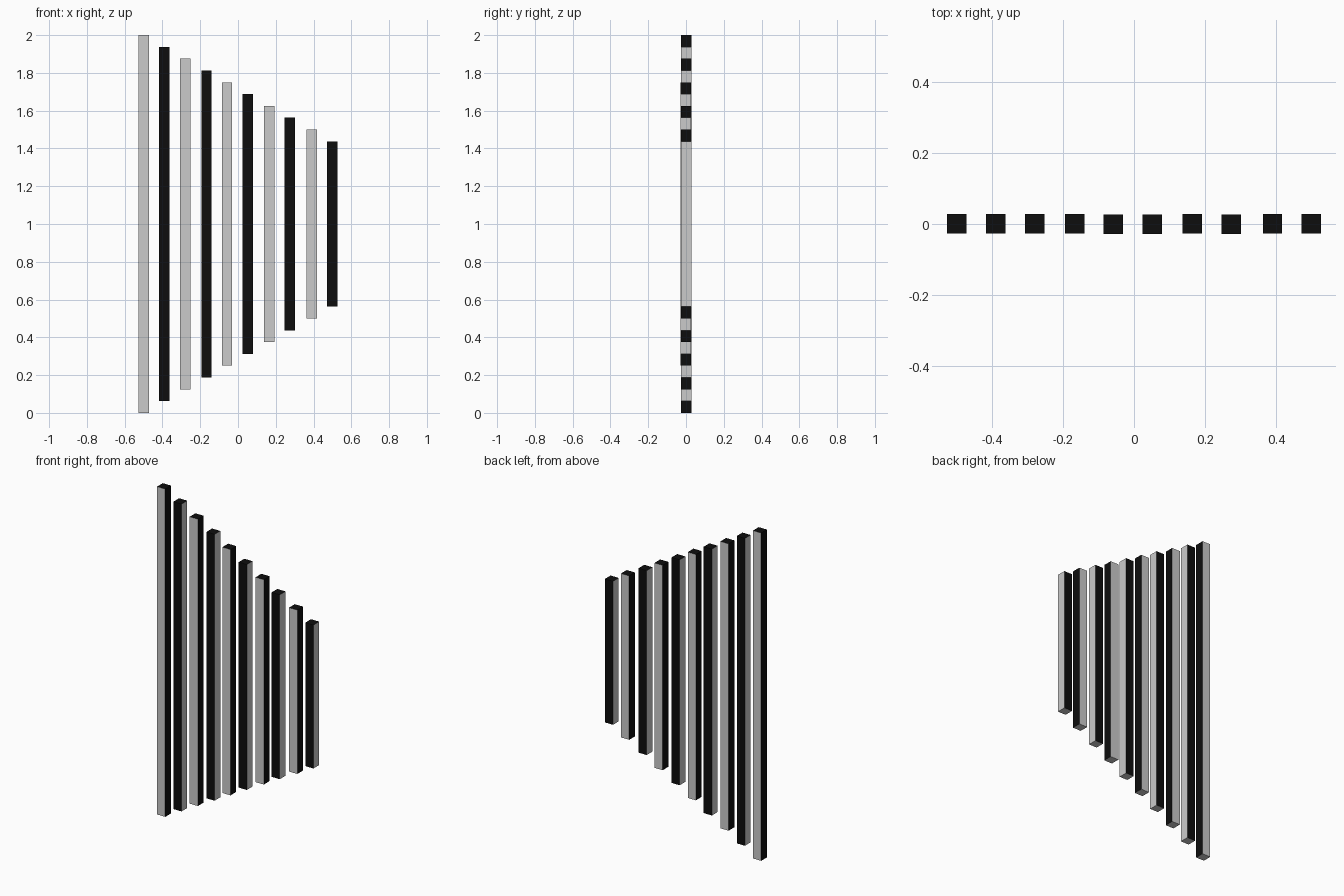
import bpy, bmesh
from mathutils import Matrix

if "Cube" in bpy.data.objects:
    bpy.data.objects.remove(bpy.data.objects["Cube"])

SIDE = 0.055      # square section of each bar
STEP = 0.0625     # each bar is shortened by this much at both ends
CENTRES = [-0.50, -0.39, -0.28, -0.167, -0.058, 0.052, 0.165, 0.274, 0.391, 0.50]
SET_FORWARD = (4, 5, 7)   # bars sitting a hair nearer the front

black = bpy.data.materials.new("black")
black.diffuse_color = (0.004, 0.004, 0.004, 1)
black.use_nodes = True
black.node_tree.nodes["Principled BSDF"].inputs["Base Color"].default_value = black.diffuse_color
grey = bpy.data.materials.new("grey")
grey.diffuse_color = (0.6, 0.6, 0.6, 1)
grey.use_nodes = True
grey.node_tree.nodes["Principled BSDF"].inputs["Base Color"].default_value = grey.diffuse_color


def bar(i, x):
    length = 2 - 2 * STEP * i
    y = -0.001 if i in SET_FORWARD else 0.001
    bm = bmesh.new()
    bmesh.ops.create_cube(bm, size=1, matrix=Matrix.Diagonal((SIDE, SIDE, length, 1)))
    bm.normal_update()
    # Black top, and one pair of opposite sides black, alternating bar to bar
    for f in bm.faces:
        n = f.normal
        side = abs(n.x) if i % 2 == 0 else abs(n.y)
        f.material_index = 1 if n.z > 0.5 or side > 0.5 else 0
    mesh = bpy.data.meshes.new(f"bar_{i + 1}")
    bm.to_mesh(mesh)
    bm.free()
    mesh.materials.append(grey)
    mesh.materials.append(black)
    ob = bpy.data.objects.new(f"bar_{i + 1}", mesh)
    ob.location = (x, y, 1)
    bpy.context.collection.objects.link(ob)


# Row of ten upright bars, all centred at half height
for i, x in enumerate(CENTRES):
    bar(i, x)
